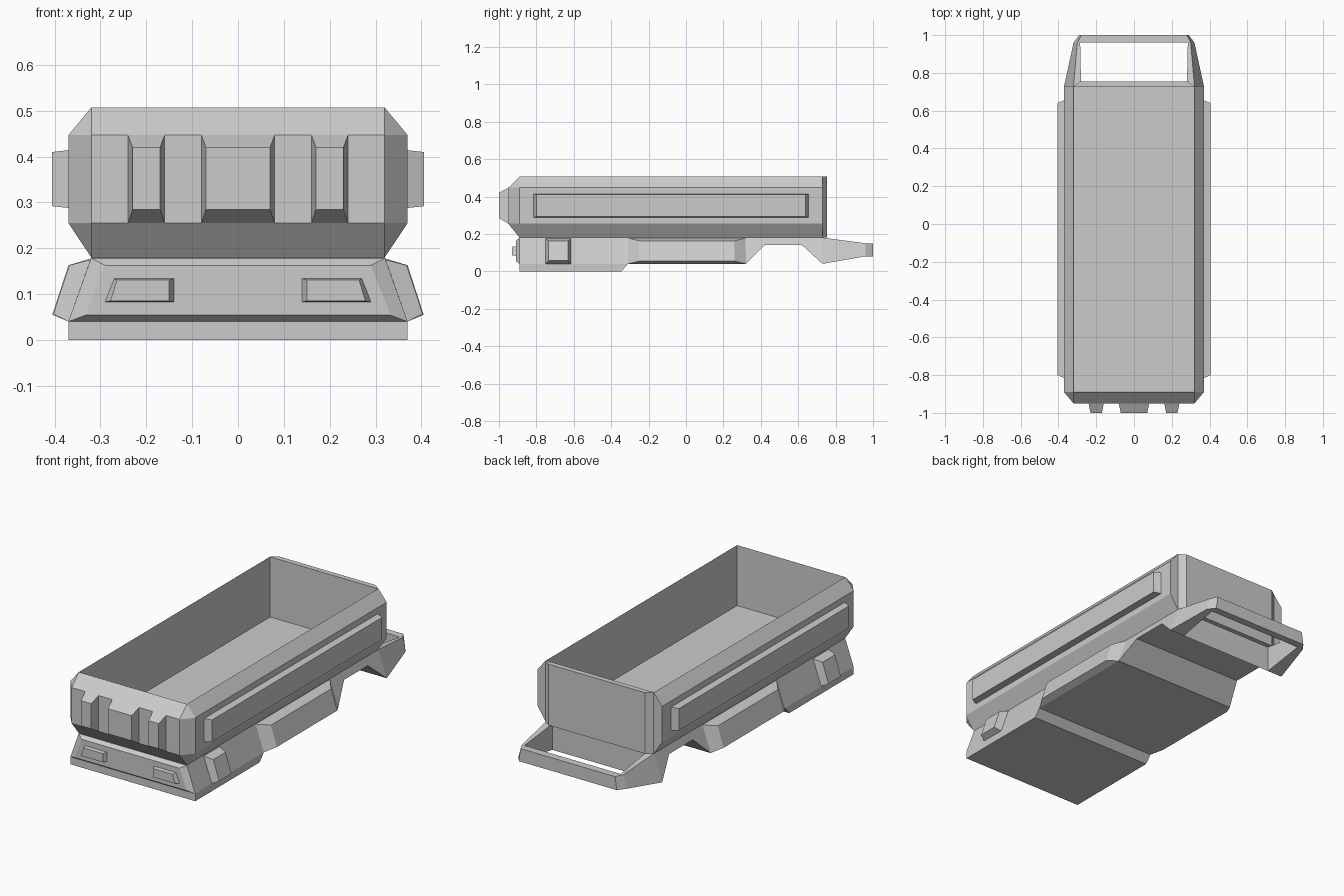
import bpy, bmesh

if "Cube" in bpy.data.objects:
    bpy.data.objects.remove(bpy.data.objects["Cube"])


def loft(name, rings, mirror=False):
    """Join equal-length point rings into a capped flat-shaded solid."""
    bm = bmesh.new()
    loops = [[bm.verts.new(p) for p in ring] for ring in rings]
    n = len(loops[0])
    for a, b in zip(loops, loops[1:]):
        for i in range(n):
            j = (i + 1) % n
            bm.faces.new((a[i], a[j], b[j], b[i]))
    bm.faces.new(loops[0][::-1])
    bm.faces.new(loops[-1])
    bmesh.ops.remove_doubles(bm, verts=bm.verts, dist=0.0005)
    bmesh.ops.recalc_face_normals(bm, faces=bm.faces)
    me = bpy.data.meshes.new(name)
    bm.to_mesh(me)
    bm.free()
    ob = bpy.data.objects.new(name, me)
    bpy.context.collection.objects.link(ob)
    if mirror:
        mod = ob.modifiers.new("mirror", 'MIRROR')
        mod.use_clip = False
        mod.use_mirror_merge = False
    return ob


def front_pad(name, y0, quad0, y1, quad1, mirror=False):
    """Raised pad on a front or rear face; quads are (x, z) points."""
    return loft(name, [[(x, y0, z) for x, z in quad0],
                       [(x, y1, z) for x, z in quad1]], mirror)


def side_pad(name, base, outer):
    """Raised pad on both flanks: (y0, y1, x_top, z_top, x_bottom, z_bottom)."""
    def quad(y0, y1, xt, zt, xb, zb):
        return [(xt, y0, zt), (xt, y1, zt), (xb, y1, zb), (xb, y0, zb)]
    return loft(name, [quad(*base), quad(*outer)], True)


def rect(x0, x1, z0, z1):
    return [(x0, z0), (x1, z0), (x1, z1), (x0, z1)]


# Open tub with chamfered outside and a straight-walled well
def tub_ring(x, xf, y, yf, z, back=0.73):
    return [(x, back, z), (x, y, z), (xf, yf, z),
            (-xf, yf, z), (-x, y, z), (-x, back, z)]


loft("tub", [
    tub_ring(0.32, 0.32, -0.89, -0.89, 0.18),
    tub_ring(0.37, 0.32, -0.89, -0.95, 0.255),
    tub_ring(0.37, 0.32, -0.89, -0.95, 0.447),
    tub_ring(0.32, 0.32, -0.89, -0.89, 0.507),
    tub_ring(0.32, 0.32, -0.89, -0.89, 0.507, 0.727),
    tub_ring(0.318, 0.318, -0.887, -0.887, 0.185, 0.727),
])

# Rear tailgate panel
front_pad("tailgate", 0.73, rect(-0.32, 0.32, 0.18, 0.507),
          0.755, rect(-0.285, 0.285, 0.18, 0.507))

# Raised grille blocks on the nose
for label, cx, w in (("left", -0.2, 0.04), ("centre", 0, 0.08), ("right", 0.2, 0.04)):
    front_pad("grille_block_" + label,
              -0.95, rect(cx - w, cx + w, 0.255, 0.447),
              -1.0, rect(cx - w + 0.01, cx + w - 0.01, 0.285, 0.42))

# Long side rails
side_pad("side_rail", (-0.815, 0.655, 0.37, 0.414, 0.37, 0.288),
         (-0.80, 0.64, 0.406, 0.41, 0.406, 0.292))


# Chassis with stepped underside and rear wheel arch
def chassis_ring(y, z):
    zs = max(z, 0.04)
    x = 0.32 + 0.05 * (0.18 - zs) / 0.14
    return [(-0.32, y, 0.18), (0.32, y, 0.18), (x, y, zs),
            (x, y, z), (-x, y, z), (-x, y, zs)]


loft("chassis", [chassis_ring(y, z) for y, z in (
    (-0.89, 0), (-0.345, 0), (-0.31, 0.04), (0.32, 0.04),
    (0.42, 0.14), (0.62, 0.14), (0.73, 0.04))])

# Front bumper plate and headlights
front_pad("front_plate",
          -0.89, [(-0.37, 0.04), (0.37, 0.04), (0.32, 0.178), (-0.32, 0.178)],
          -0.91, [(-0.333, 0.054), (0.333, 0.054), (0.29, 0.163), (-0.29, 0.163)])
front_pad("headlight",
          -0.91, [(0.14, 0.083), (0.29, 0.083), (0.27, 0.134), (0.14, 0.134)],
          -0.93, [(0.15, 0.085), (0.278, 0.085), (0.264, 0.131), (0.15, 0.131)], True)

# Side skirts and small side boxes
side_pad("side_skirt", (-0.31, 0.32, 0.32, 0.178, 0.37, 0.04),
         (-0.25, 0.26, 0.37, 0.163, 0.405, 0.055))
side_pad("side_box", (-0.75, -0.615, 0.322, 0.175, 0.37, 0.04),
         (-0.735, -0.63, 0.368, 0.163, 0.403, 0.057))

# Rear bumper frame: two arms and a cross bar
loft("rear_arm", [
    [(0.28, 0.73, 0.18), (0.32, 0.73, 0.18), (0.37, 0.73, 0.04), (0.28, 0.73, 0.04)],
    [(0.285, 0.96, 0.15), (0.30, 0.96, 0.15), (0.32, 0.96, 0.08), (0.285, 0.96, 0.08)],
], True)
front_pad("rear_bar",
          0.96, [(-0.32, 0.08), (0.32, 0.08), (0.30, 0.15), (-0.30, 0.15)],
          1.0, [(-0.29, 0.08), (0.29, 0.08), (0.28, 0.15), (-0.28, 0.15)])
